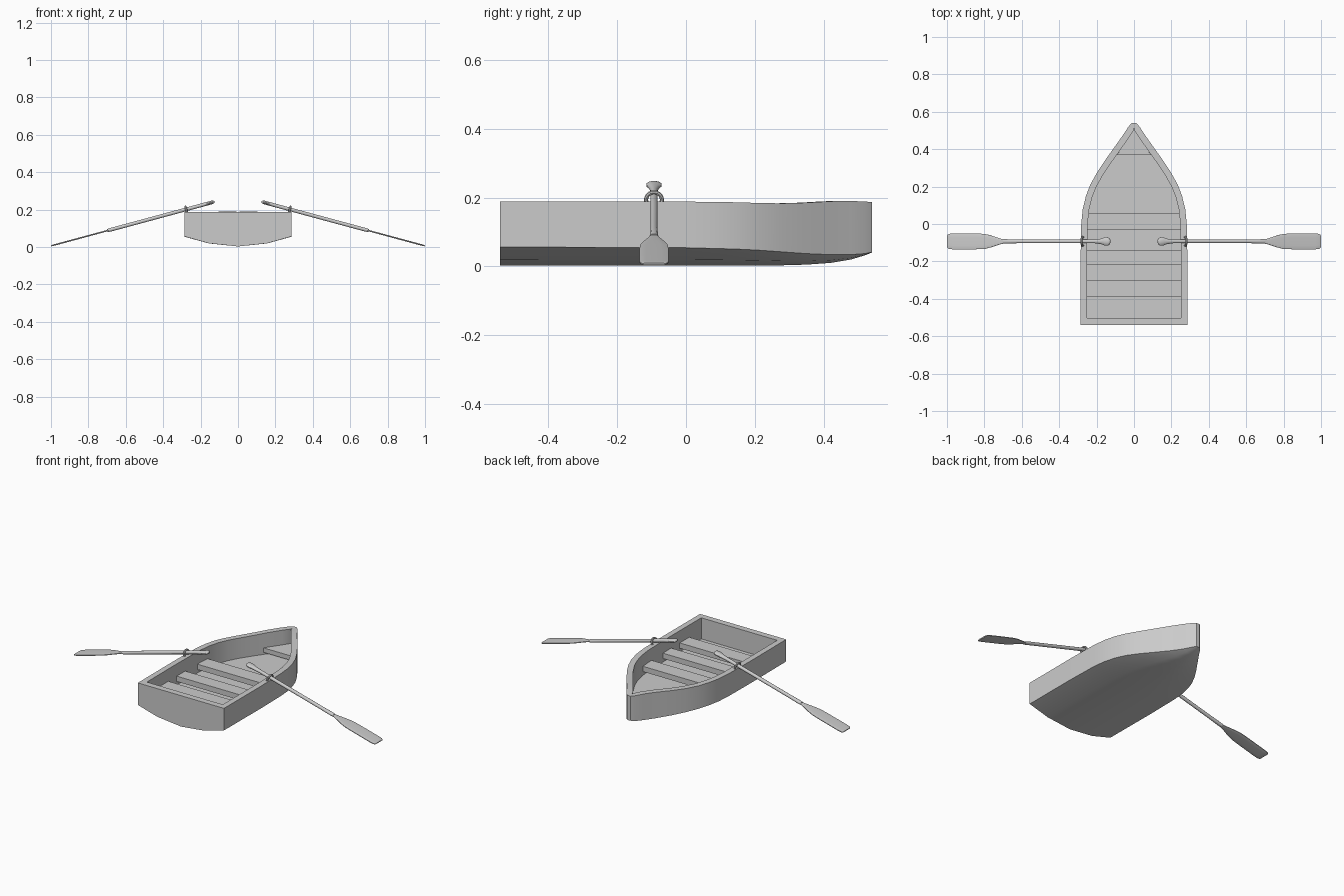
import bpy, bmesh, math
from mathutils import Vector

if "Cube" in bpy.data.objects:
    bpy.data.objects.remove(bpy.data.objects["Cube"])


def make(name, bm, angle=30):
    bmesh.ops.recalc_face_normals(bm, faces=bm.faces)
    me = bpy.data.meshes.new(name)
    bm.to_mesh(me)
    bm.free()
    ob = bpy.data.objects.new(name, me)
    bpy.context.collection.objects.link(ob)
    bpy.ops.object.select_all(action='DESELECT')
    ob.select_set(True)
    bpy.context.view_layer.objects.active = ob
    bpy.ops.object.shade_smooth_by_angle(angle=math.radians(angle))
    return ob


def loft(bm, rows, closed):
    rows = [[bm.verts.new(p) for p in r] for r in rows]
    n = len(rows[0])
    for a, b in zip(rows, rows[1:]):
        for i in range(n if closed else n - 1):
            j = (i + 1) % n
            bm.faces.new((a[i], a[j], b[j], b[i]))
    return rows


def prism(name, outline, z0, z1):
    bm = bmesh.new()
    rows = loft(bm, [[(x, y, z) for x, y in outline] for z in (z0, z1)], True)
    bm.faces.new(rows[0])
    bm.faces.new(rows[1])
    return make(name, bm)


# Hull stations: y, half width, rim z, chine z, keel z
ST = [(-.54, .285, .188, .056, .003), (-.2, .286, .188, .055, .003),
      (0, .282, .188, .054, .003), (.08, .274, .187, .052, .003),
      (.15, .257, .186, .050, .003), (.21, .234, .184, .047, .003),
      (.28, .195, .183, .042, .003), (.35, .148, .185, .037, .005),
      (.42, .098, .189, .034, .010), (.48, .056, .190, .034, .020),
      (.52, .030, .188, .037, .032), (.54, .012, .187, .041, .040)]
WALL, FLOOR = .034, .062
outer, inner = [], []
for i, (y, w, rim, ch, keel) in enumerate(ST):
    mid = keel + (ch - keel) * .32
    half = [(w, rim), (w, ch), (w * .55, mid)]
    prof = half + [(0, keel)] + [(-x, z) for x, z in reversed(half)]
    outer.append([(x, y, z) for x, z in prof])
    a, b = ST[max(i - 1, 0)], ST[min(i + 1, len(ST) - 1)]
    nrm = Vector((b[0] - a[0], a[1] - b[1])).normalized()
    iw, iy = max(w - WALL * nrm.x, .001), y - WALL * nrm.y
    if i == 0:
        iy = y + .037
    iy = min(iy, .512)
    inner.append([(iw, iy, rim), (iw, iy, FLOOR), (-iw, iy, FLOOR), (-iw, iy, rim)])

bm = bmesh.new()
o = loft(bm, outer, False)
n = loft(bm, inner, False)
for k in range(len(ST) - 1):
    for e in (0, -1):
        bm.faces.new((o[k][e], o[k + 1][e], n[k + 1][e], n[k][e]))
for k in (0, -1):
    bm.faces.new(o[k])
    bm.faces.new(n[k])
    bm.faces.new((o[k][0], o[k][-1], n[k][-1], n[k][0]))
make("hull", bm)

# Bench planks and bow seat
for i, (y0, y1) in enumerate([(-.39, -.30), (-.22, -.14), (-.03, .06)]):
    prism(f"seat_{i + 1}", [(-.254, y0), (.254, y0), (.254, y1), (-.254, y1)], .083, .115)
prism("bow_seat", [(-.09, .37), (.09, .37), (.0, .512)], .075, .102)

# Oars: distance in x, half width, half thickness
SHAFT = [(.126, .006, .004), (.130, .016, .008), (.140, .023, .010), (.155, .023, .010),
         (.175, .015, .010), (.21, .010, .010), (.62, .010, .010), (.68, .012, .010), (.70, .012, .008)]
BLADE = [(.68, .010, .003), (.71, .014, .004), (.74, .024, .004), (.77, .034, .004),
         (.80, .041, .004), (.85, .043, .004), (.97, .043, .004), (.99, .041, .004), (.998, .034, .003)]
OAR_Y = -.093
tilt = math.atan2(-.235, .87)
up = Vector((-math.sin(tilt), 0, math.cos(tilt)))


def axis_point(x):
    return Vector((x, OAR_Y, .241 - (x - .13) * .27))


def oar_part(name, secs, side, sides, power):
    bm = bmesh.new()
    rows = []
    for x, w, t in secs:
        row = []
        for k in range(sides):
            a = 2 * math.pi * (k + .5) / sides
            c, s = math.cos(a), math.sin(a)
            c, s = [math.copysign(abs(v) ** power, v) for v in (c, s)]
            p = axis_point(x) + Vector((0, w * c, 0)) + up * t * s
            row.append((p.x * side, p.y, p.z))
        rows.append(row)
    rows = loft(bm, rows, True)
    bm.faces.new(rows[0])
    bm.faces.new(rows[-1])
    make(name, bm, 40)


for side, label in ((1, "right"), (-1, "left")):
    oar_part(f"oar_shaft_{label}", SHAFT, side, 12, 1)
    oar_part(f"oar_blade_{label}", BLADE, side, 12, .5)
    # Oarlock ring around the shaft
    bpy.ops.mesh.primitive_torus_add(
        major_radius=.023, minor_radius=.006, major_segments=24, minor_segments=8,
        location=(.275 * side, OAR_Y, .193), rotation=(0, math.pi / 2 + .26 * side, 0))
    lock = bpy.context.object
    lock.name = f"oarlock_{label}"
    bpy.ops.object.shade_smooth_by_angle(angle=math.radians(40))
